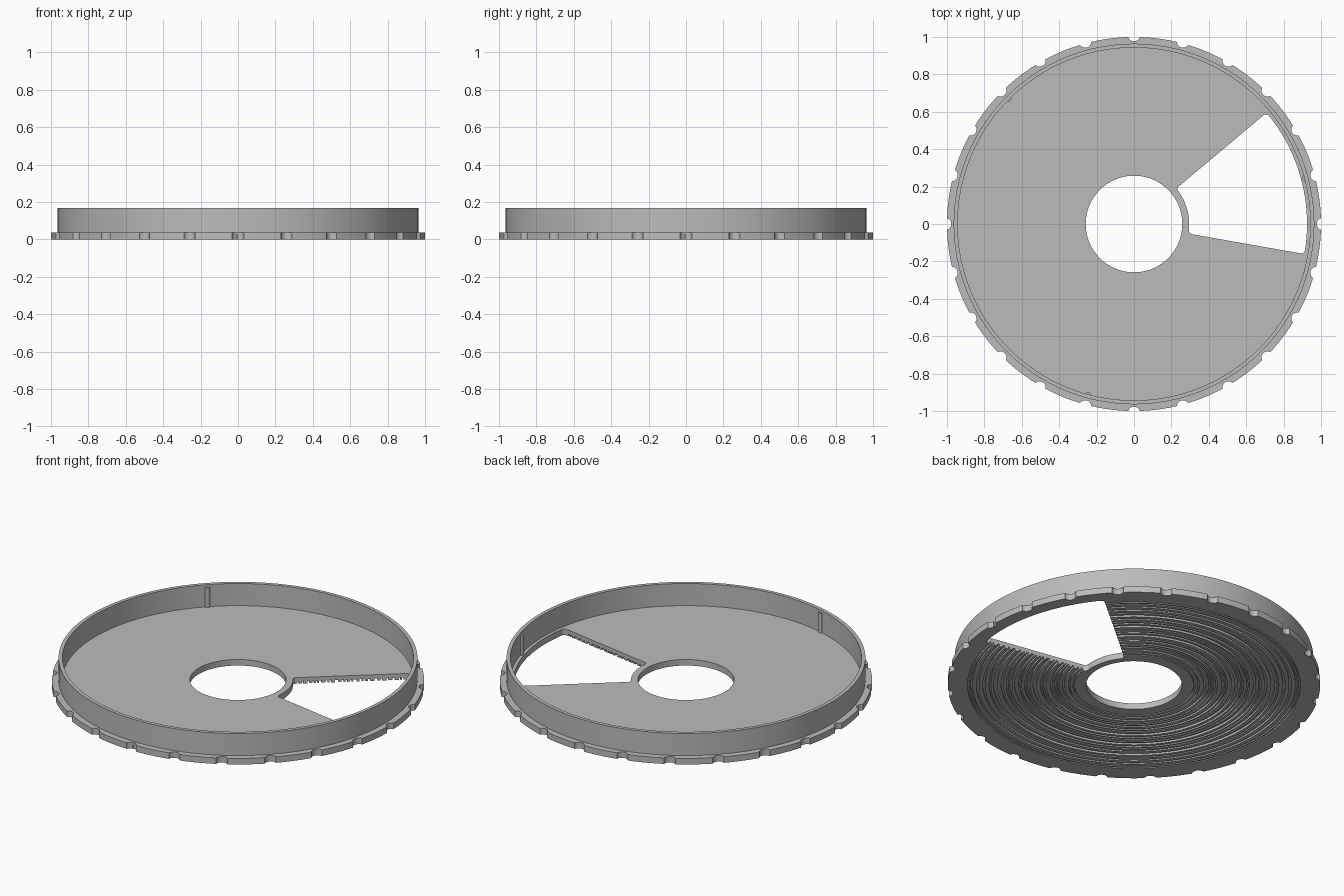
import bpy, bmesh, math, random
from math import cos, sin, radians, pi

if "Cube" in bpy.data.objects:
    bpy.data.objects.remove(bpy.data.objects["Cube"])

random.seed(4)
SEG = 192
FLOOR, TOP = 0.036, 0.167
grey = bpy.data.materials.new("light grey plastic")
grey.diffuse_color = (0.5, 0.5, 0.5, 1)
grey.use_nodes = True
grey.node_tree.nodes["Principled BSDF"].inputs["Base Color"].default_value = grey.diffuse_color


def add_object(name, bm):
    bmesh.ops.recalc_face_normals(bm, faces=bm.faces)
    mesh = bpy.data.meshes.new(name)
    bm.to_mesh(mesh)
    bm.free()
    mesh.materials.append(grey)
    obj = bpy.data.objects.new(name, mesh)
    bpy.context.collection.objects.link(obj)
    return obj


def revolve(name, profile):
    bm = bmesh.new()
    rings = [[bm.verts.new((r * cos(2 * pi * i / SEG), r * sin(2 * pi * i / SEG), z))
              for r, z in profile] for i in range(SEG)]
    n = len(profile)
    for i in range(SEG):
        a, b = rings[i], rings[(i + 1) % SEG]
        for j in range(n):
            k = (j + 1) % n
            bm.faces.new((a[j], b[j], b[k], a[k]))
    return add_object(name, bm)


def prism(bm, outline, z0, z1):
    low = [bm.verts.new((x, y, z0)) for x, y in outline]
    high = [bm.verts.new((x, y, z1)) for x, y in outline]
    bm.faces.new(low[::-1])
    bm.faces.new(high)
    n = len(outline)
    for i in range(n):
        k = (i + 1) % n
        bm.faces.new((low[i], low[k], high[k], high[i]))


def circle(radius, dist, angle, n=24):
    cx, cy = dist * cos(angle), dist * sin(angle)
    return [(cx + radius * cos(angle + 2 * pi * i / n), cy + radius * sin(angle + 2 * pi * i / n))
            for i in range(n)]


def cut(obj, cutter):
    cutter.hide_render = True
    mod = obj.modifiers.new("cut", 'BOOLEAN')
    mod.operation = 'DIFFERENCE'
    mod.solver = 'EXACT'
    mod.object = cutter
    bpy.context.view_layer.objects.active = obj
    bpy.ops.object.modifier_apply(modifier=mod.name)
    bpy.data.objects.remove(cutter)


# Disc with flange, raised rim and irregular ring grooves underneath
profile = [(0.258, 0)]
r = 0.32
while r < 0.91:
    w = random.choice((0.008, 0.012, 0.018))
    profile += [(r, 0), (r, 0.013), (r + w, 0.013), (r + w, 0)]
    r += w + random.choice((0.010, 0.016, 0.022))
profile += [(1.0, 0), (1.0, FLOOR), (0.964, FLOOR), (0.964, TOP),
            (0.943, TOP), (0.943, FLOOR), (0.258, FLOOR)]
disc = revolve("disc", profile)

# Grip notches around the flange
bm = bmesh.new()
for i in range(24):
    prism(bm, circle(0.033, 1.01, radians(15 * i)), -0.1, 0.1)
cut(disc, add_object("notch_cutter", bm))

# Wedge window with rounded corners
A0, A1, R0, R1, C = radians(-10), radians(40), 0.295, 0.925, 0.02


def corner(radius, angle, start):
    """Fillet centred inside the wedge, sweeping a quarter turn."""
    inset = C if radius == R0 else -C
    rc = radius + inset
    side = C / rc * (1 if angle == A0 else -1)
    cx, cy = rc * cos(angle + side), rc * sin(angle + side)
    return [(cx + C * cos(angle + start + t * pi / 12), cy + C * sin(angle + start + t * pi / 12))
            for t in range(7)]


outline = corner(R1, A0, -pi / 2)
outline += [(R1 * cos(radians(a)), R1 * sin(radians(a))) for a in range(-7, 38)]
outline += corner(R1, A1, 0) + corner(R0, A1, pi / 2)
outline += [(R0 * cos(radians(a)), R0 * sin(radians(a))) for a in range(34, -5, -2)]
outline += corner(R0, A0, pi)
bm = bmesh.new()
prism(bm, outline, -0.1, 0.1)
cut(disc, add_object("window_cutter", bm))

# Three slim locating ribs on the inside of the rim
bm = bmesh.new()
for a in (15, 135, 255):
    prism(bm, circle(0.013, 0.943, radians(a), 16), 0.03, 0.152)
ribs = add_object("rim_ribs", bm)

for obj in (disc, ribs):
    bpy.ops.object.select_all(action='DESELECT')
    obj.select_set(True)
    bpy.context.view_layer.objects.active = obj
    bpy.ops.object.shade_smooth_by_angle(angle=radians(30))
